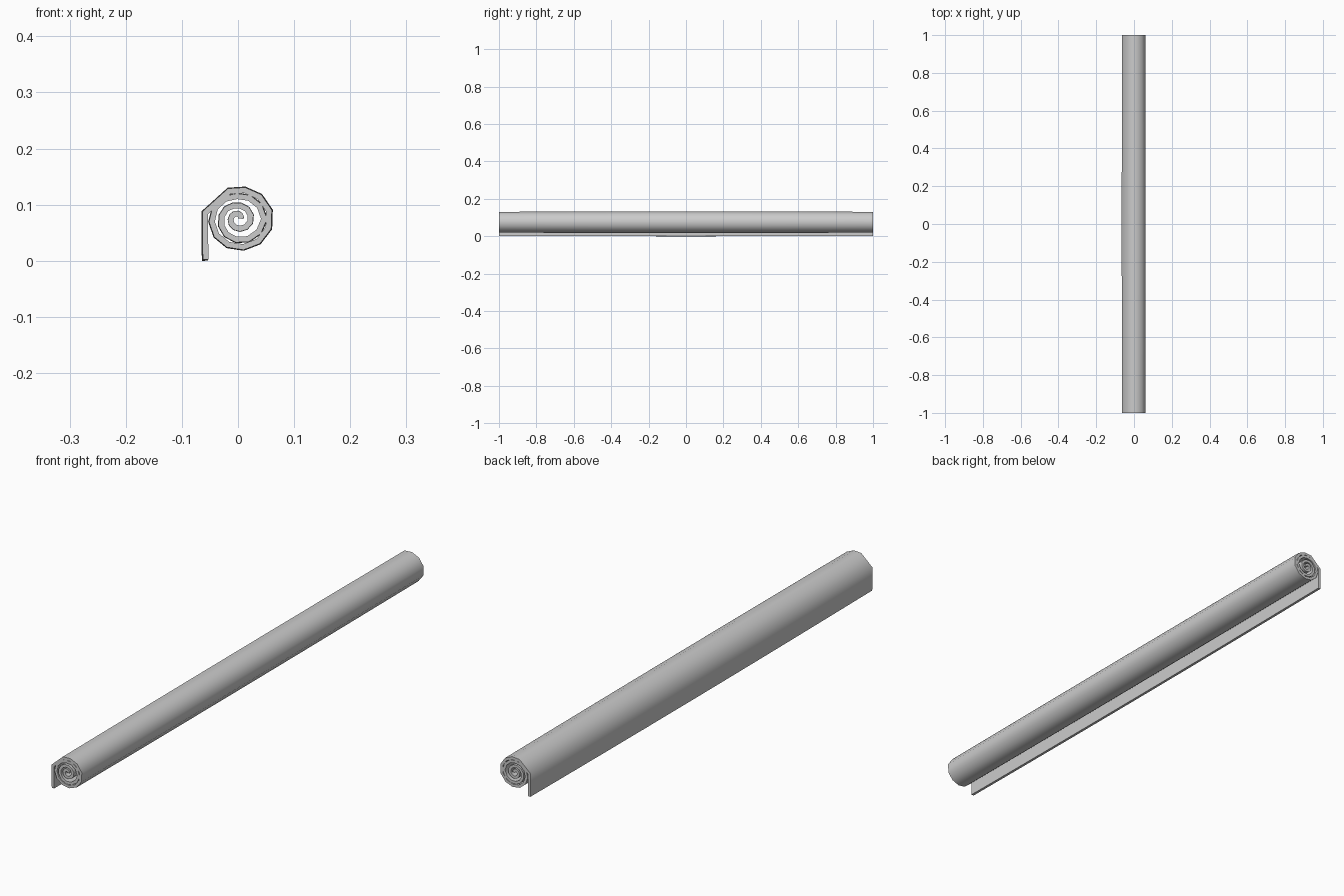
import bpy, bmesh, math

if "Cube" in bpy.data.objects:
    bpy.data.objects.remove(bpy.data.objects["Cube"])

CX, CZ = 0.0, 0.075          # spiral centre
THICK = 0.010

# (turns clockwise from the left, radius)
KEYS = [(0.20, .053), (0.25, .0525), (0.5, .060), (0.75, .052), (1.0, .048),
        (1.25, .041), (1.5, .048), (1.75, .039), (2.0, .031), (2.25, .024),
        (2.5, .024), (2.75, .018), (3.0, .013), (3.25, .009), (3.5, .005)]


def radius(t):
    for (a, ra), (b, rb) in zip(KEYS, KEYS[1:]):
        if t <= b:
            return ra + (rb - ra) * (t - a) / (b - a)
    return KEYS[-1][1]


# hanging flap, then the spiral running inwards
path = [(-.0595, 0.0), (-.0600, .045), (-.0600, .086)]
n = 38
for i in range(n + 1):
    t = 0.20 + 3.3 * i / n
    a = math.pi - 2 * math.pi * t
    r = radius(t)
    path.append((CX + r * math.cos(a), CZ + r * math.sin(a)))

# sheet swept along y, slightly fuller in the middle
bm = bmesh.new()
rows = []
for j in range(13):
    y = -1 + 2 * j / 12
    s = 1.0 - 0.03 * y * y
    rows.append([bm.verts.new((x * s, y, CZ + (z - CZ) * s)) for x, z in path])
for a, b in zip(rows, rows[1:]):
    for k in range(len(path) - 1):
        bm.faces.new((a[k], a[k + 1], b[k + 1], b[k]))
bmesh.ops.recalc_face_normals(bm, faces=bm.faces)
mesh = bpy.data.meshes.new("rolled_sheet")
bm.to_mesh(mesh)
bm.free()
sheet = bpy.data.objects.new("rolled_sheet", mesh)
bpy.context.collection.objects.link(sheet)

# paper thickness
mod = sheet.modifiers.new("thickness", 'SOLIDIFY')
mod.thickness = THICK
mod.offset = 0
mod.use_even_offset = True

bpy.context.view_layer.objects.active = sheet
sheet.select_set(True)
bpy.ops.object.modifier_apply(modifier=mod.name)
bpy.ops.object.shade_smooth_by_angle(angle=math.radians(60))
